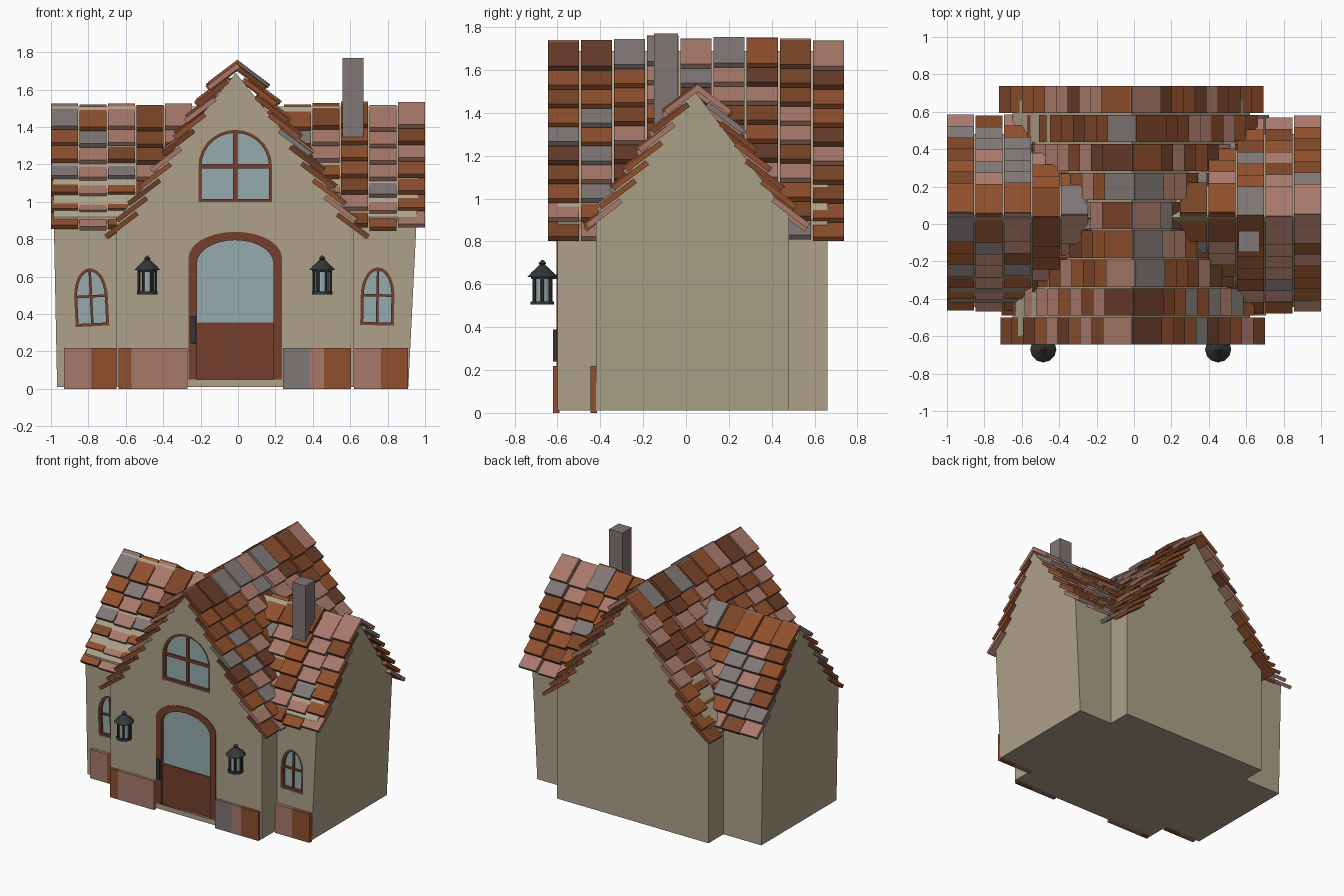
import bpy, bmesh, math, random
from mathutils import Matrix, Vector

if "Cube" in bpy.data.objects:
    bpy.data.objects.remove(bpy.data.objects["Cube"])

random.seed(4)


def mat(name, r, g, b):
    m = bpy.data.materials.new(name)
    m.diffuse_color = [(c / 255) ** 2.2 for c in (r, g, b)] + [1]
    m.use_nodes = True
    m.node_tree.nodes["Principled BSDF"].inputs["Base Color"].default_value = m.diffuse_color
    return m


WALL = mat("plaster", 172, 160, 136)
DOOR = mat("door_wood", 116, 66, 48)
GLASS = mat("glass", 150, 170, 172)
IRON = mat("iron", 55, 57, 58)
STONE = mat("chimney_stone", 128, 118, 116)
TILES = [mat("tile_brown", 122, 70, 44), mat("tile_rust", 142, 80, 48),
         mat("tile_pink", 166, 120, 106), mat("tile_grey", 126, 118, 116),
         mat("tile_dark", 104, 62, 44)]


def finish(name, bm, mats, loc=(0, 0, 0)):
    bmesh.ops.recalc_face_normals(bm, faces=bm.faces)
    me = bpy.data.meshes.new(name)
    bm.to_mesh(me)
    bm.free()
    for m in mats:
        me.materials.append(m)
    ob = bpy.data.objects.new(name, me)
    ob.location = loc
    bpy.context.collection.objects.link(ob)
    return ob


def add_prism(bm, pts, d0, d1, axis="y", index=0):
    """Extrude a (u, z) outline from d0 to d1 along an axis."""
    place = (lambda u, d, z: (u, d, z)) if axis == "y" else (lambda u, d, z: (d, u, z))
    a = [bm.verts.new(place(u, d0, z)) for u, z in pts]
    b = [bm.verts.new(place(u, d1, z)) for u, z in pts]
    faces = [bm.faces.new(a), bm.faces.new(b[::-1])]
    n = len(pts)
    faces += [bm.faces.new((a[i], b[i], b[(i + 1) % n], a[(i + 1) % n])) for i in range(n)]
    for f in faces:
        f.material_index = index


def add_ring(bm, outer, inner, d0, d1):
    """Frame between two outlines with equal point counts."""
    loops = [[bm.verts.new((u, d, z)) for u, z in p]
             for p, d in ((outer, d0), (outer, d1), (inner, d1), (inner, d0))]
    n = len(outer)
    for k in range(4):
        a, b = loops[k], loops[(k + 1) % 4]
        for i in range(n):
            bm.faces.new((a[i], b[i], b[(i + 1) % n], a[(i + 1) % n]))


def rect(x0, x1, z0, z1):
    return [(x0, z0), (x1, z0), (x1, z1), (x0, z1)]


def arch(w, z0, spring, top, n=14):
    """Arched outline of half width w, centred on u = 0."""
    return [(-w, z0), (w, z0)] + [(w * math.cos(math.pi * i / n),
            spring + (top - spring) * math.sin(math.pi * i / n)) for i in range(n + 1)]


def prism(name, pts, d0, d1, m, axis="y", loc=(0, 0, 0)):
    bm = bmesh.new()
    add_prism(bm, pts, d0, d1, axis)
    return finish(name, bm, [m], loc)


def cut(target, outline, loc, depth, tilt=0):
    """Recess an opening into a wall."""
    c = prism("cutter", outline, -0.1, depth, WALL, loc=loc)
    c.rotation_euler.y = tilt
    c.hide_render = True
    mod = target.modifiers.new("opening", "BOOLEAN")
    mod.operation, mod.solver, mod.object = "DIFFERENCE", "EXACT", c
    bpy.context.view_layer.objects.active = target
    bpy.ops.object.modifier_apply(modifier=mod.name)
    bpy.data.objects.remove(c)


# walls: main gabled house and a cross wing with leaning ends
main = prism("main_house", [(-0.65, 0.01), (0.62, 0.01), (0.62, 0.9), (-0.012, 1.69), (-0.65, 0.9)],
             -0.6, 0.66, WALL)
wing = prism("cross_wing", [(-0.42, 0.01), (0.48, 0.01), (0.48, 0.92), (0.035, 1.51), (-0.42, 0.92)],
             -1, 1, WALL, "x")
for v in wing.data.vertices:
    v.co.x = 0.91 + 0.05 * v.co.z if v.co.x > 0 else -0.967 - 0.02 * v.co.z


# arched windows with cross bars
def window(name, wall, x, y, z, w, spring, top, bar, tilt, f=0.016):
    outer = arch(w, 0, spring, top)
    inner = arch(w - f, f, spring, top - f)
    loc = (x, y, z)
    cut(wall, outer, loc, 0.035, tilt)
    bm = bmesh.new()
    add_ring(bm, outer, inner, 0.008, 0.035)
    add_prism(bm, rect(-bar / 2, bar / 2, f, top - f), 0.012, 0.03)
    add_prism(bm, rect(-w + f, w - f, spring - bar / 2, spring + bar / 2), 0.012, 0.03)
    frame = finish(name + "_frame", bm, [DOOR], loc)
    glass = prism(name + "_glass", inner, 0.024, 0.036, GLASS, loc=loc)
    frame.rotation_euler.y = glass.rotation_euler.y = tilt


window("upper_window", main, -0.015, -0.6, 1.0, 0.197, 0.19, 0.385, 0.022, 0)
window("left_window", wing, -0.778, -0.42, 0.335, 0.09, 0.16, 0.31, 0.013, -0.05)
window("right_window", wing, 0.743, -0.42, 0.34, 0.09, 0.16, 0.31, 0.013, 0.02)

# front door
DL = (-0.015, -0.6, 0)
outer, inner = arch(0.25, 0.05, 0.7, 0.84), arch(0.205, 0.05, 0.67, 0.795)
cut(main, outer, DL, 0.04)
bm = bmesh.new()
add_ring(bm, outer, inner, -0.005, 0.04)
finish("door_frame", bm, [DOOR], DL)
prism("door_panel", rect(-0.205, 0.205, 0.05, 0.355), 0.012, 0.04, DOOR, loc=DL)
prism("door_glass", arch(0.205, 0.355, 0.67, 0.795), 0.02, 0.04, GLASS, loc=DL)
prism("door_handle", rect(-0.255, -0.225, 0.24, 0.39), -0.62, -0.59, IRON)

# facing slabs along the foot of the front walls
SLABS = [(-0.93, -0.785, 2, 1), (-0.785, -0.65, 1, 1), (-0.64, -0.57, 1, 0), (-0.57, -0.41, 2, 0),
         (-0.41, -0.27, 2, 0), (0.24, 0.38, 3, 0), (0.38, 0.46, 2, 0), (0.46, 0.605, 1, 0),
         (0.62, 0.765, 2, 1), (0.765, 0.91, 1, 1)]
for i, (x0, x1, c, on_wing) in enumerate(SLABS):
    y = -0.425 if on_wing else -0.6
    prism(f"base_slab_{i + 1}", rect(x0, x1, 0, 0.218), y - 0.02, y + 0.01, TILES[c])


# roofs: overlapping tiles laid less steeply than the roof pitch
def roof(name, ridge, top, steps, cols, width, axis, colours):
    bm = bmesh.new()
    pitch, thick = math.radians(37), 0.026
    d = Vector((-math.cos(pitch), math.sin(pitch)))
    nrm = Vector((math.sin(pitch), math.cos(pitch)))
    for c in cols:
        shift, lift = random.uniform(-0.015, 0.015), random.uniform(-0.012, 0.012)
        for side in (-1, 1):
            for k in range(steps):
                length = 0.2 + (random.uniform(-0.004, 0.012) if k else 0)
                low = Vector((0.158 + 0.061 * k, top - 0.121 - 0.0885 * k + lift))
                high = low + d * length
                quad = [low, high, high - nrm * thick, low - nrm * thick]
                pts = [(ridge + shift + side * q.x, q.y) for q in quad]
                add_prism(bm, pts, c, c + width, axis, random.choice(colours))
    return finish(name, bm, TILES)


roof("main_roof", 0.0, 1.75, 10, [-0.645 + 0.1547 * i for i in range(9)], 0.145, "y",
     [0, 0, 1, 2, 2, 3, 4])
roof("left_wing_roof", 0.05, 1.525, 7, [-1.0 + 0.1525 * i for i in range(5)], 0.145, "x",
     [1, 1, 2, 2, 3, 0])
roof("right_wing_roof", 0.05, 1.525, 7, [0.245 + 0.1525 * i for i in range(5)], 0.145, "x",
     [1, 1, 2, 2, 3, 0])

# chimney
prism("chimney", rect(0.56, 0.67, 1.25, 1.77), -0.15, -0.037, STONE)


# wall lanterns
def lantern(name, x):
    bm = bmesh.new()

    def cone(r0, r1, z0, z1, px=0, py=0, n=12, index=0):
        r = bmesh.ops.create_cone(bm, cap_ends=True, segments=n, radius1=r0, radius2=r1,
                                  depth=z1 - z0, matrix=Matrix.Translation((px, py, (z0 + z1) / 2)))
        for v in r["verts"]:
            for f in v.link_faces:
                f.material_index = index

    cone(0.055, 0.055, 0.505, 0.52)
    cone(0.036, 0.036, 0.52, 0.64, index=1)
    cone(0.052, 0.055, 0.625, 0.642)
    cone(0.07, 0.05, 0.635, 0.655)
    cone(0.055, 0.014, 0.652, 0.69)
    cone(0.010, 0.018, 0.688, 0.698)
    cone(0.018, 0.004, 0.698, 0.713)
    for i in range(6):
        a = math.pi / 3 * i
        cone(0.008, 0.008, 0.515, 0.63, 0.045 * math.cos(a), 0.045 * math.sin(a), 6)
    add_prism(bm, rect(-0.01, 0.01, 0.625, 0.645), 0.03, 0.075)
    finish(name, bm, [IRON, GLASS], (x, -0.67, 0))


lantern("left_lantern", -0.485)
lantern("right_lantern", 0.45)
